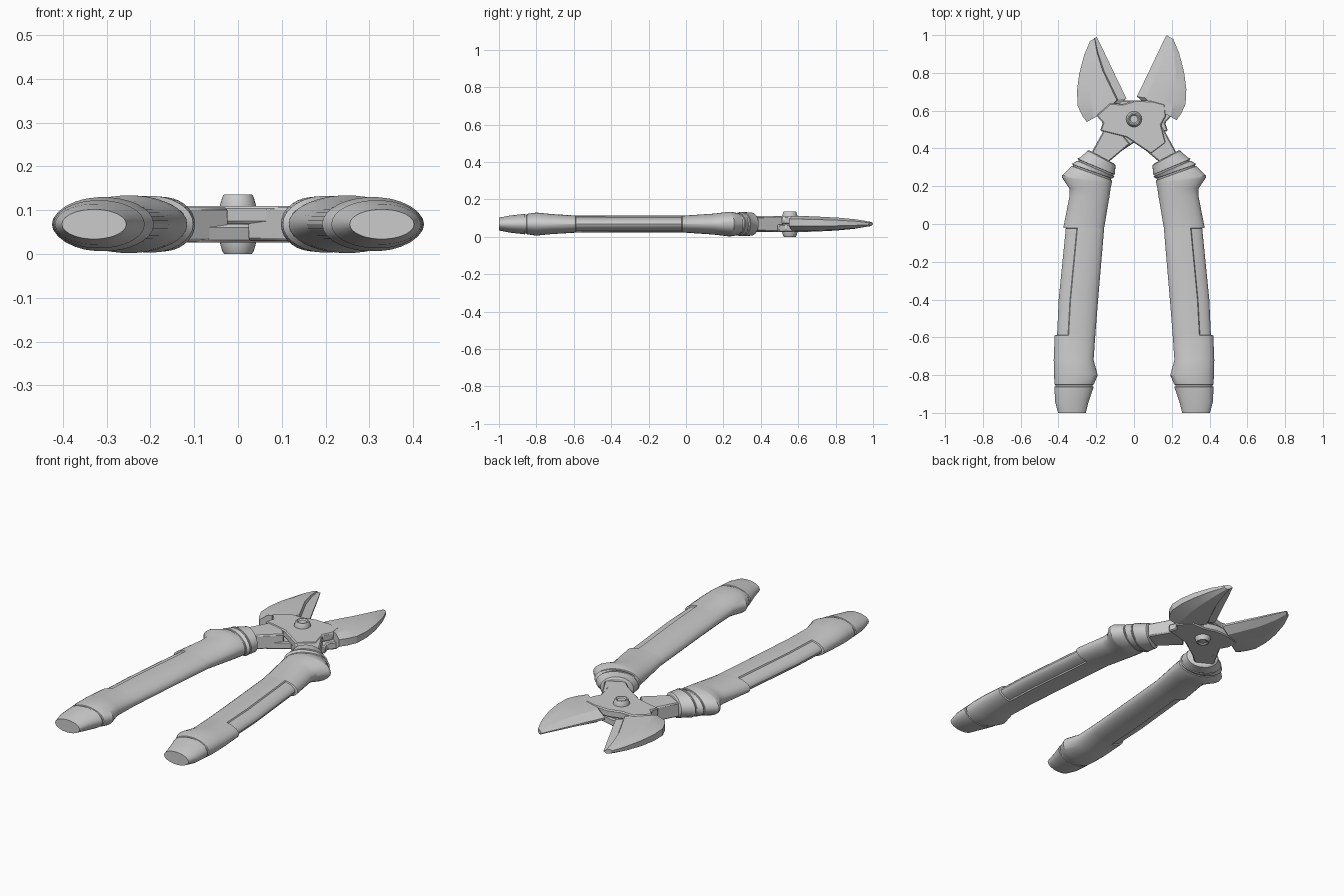
import bpy, bmesh
from math import cos, sin, radians, pi

if "Cube" in bpy.data.objects:
    bpy.data.objects.remove(bpy.data.objects["Cube"])

MID = 0.068   # height of the shared centre plane


def make(name, bm, angle=30, bevel=0):
    bmesh.ops.recalc_face_normals(bm, faces=bm.faces)
    me = bpy.data.meshes.new(name)
    bm.to_mesh(me)
    bm.free()
    ob = bpy.data.objects.new(name, me)
    bpy.context.collection.objects.link(ob)
    bpy.ops.object.select_all(action='DESELECT')
    ob.select_set(True)
    bpy.context.view_layer.objects.active = ob
    bpy.ops.object.shade_smooth_by_angle(angle=radians(angle))
    if bevel:
        m = ob.modifiers.new("edge", 'BEVEL')
        m.width, m.segments, m.limit_method = bevel, 1, 'ANGLE'
    return ob


def loft(name, rings, angle=30):
    bm = bmesh.new()
    vs = [[bm.verts.new(p) for p in r] for r in rings]
    n = len(rings[0])
    for a, b in zip(vs, vs[1:]):
        for i in range(n):
            j = (i + 1) % n
            bm.faces.new((a[i], a[j], b[j], b[i]))
    bm.faces.new(vs[0])
    bm.faces.new(vs[-1])
    return make(name, bm, angle)


def plate(name, pts, z0, z1, bevel=0.006):
    bm = bmesh.new()
    f = bm.faces.new([bm.verts.new((x, y, z0)) for x, y in pts])
    g = bmesh.ops.extrude_face_region(bm, geom=[f])
    for v in g['geom']:
        if isinstance(v, bmesh.types.BMVert):
            v.co.z = z1
    return make(name, bm, 20, bevel)


# Grip sections: inner x, outer x, y, half height
GRIP = [(.255, .402, -1, .034), (.240, .418, -.94, .046), (.213, .421, -.856, .055),
        (.192, .423, -.80, .062), (.214, .425, -.72, .054), (.205, .420, -.59, .046),
        (.190, .412, -.40, .045), (.158, .374, -.02, .045), (.130, .342, .145, .056),
        (.124, .342, .188, .061)]
# Slanted collar sections: inner x, y, outer x, y, half height
COLLAR = [(.119, .212, .380, .245, .066), (.117, .222, .380, .257, .066),
          (.116, .235, .330, .312, .060), (.102, .256, .301, .340, .065),
          (.100, .280, .285, .352, .064), (.098, .310, .245, .388, .062)]


def handle(name, s):
    # recessed outer panel (both faces) is bounded by doubled points near 70 degrees
    half = [14 * i for i in range(5)] + [67, 72] + [84 + 12 * i for i in range(8)]
    angles = half + [180] + [360 - a for a in reversed(half[1:])]
    rings = []

    def ring(xi, yi, xo, yo, h, scale=1, recess=False, shift=0):
        pts = []
        for a in angles:
            c, d = cos(radians(a)), sin(radians(a))
            k = scale * (.88 if recess and c > .34 else 1)
            pts.append((s * ((xi + xo) / 2 + (xo - xi) / 2 * c * k),
                        (yi + yo) / 2 + (yo - yi) / 2 * c * k + shift, MID + h * d * k))
        rings.append(pts)

    def groove(sec):
        for scale, shift in ((1, -.006), (.94, -.004), (.94, .004), (1, .006)):
            ring(*sec, scale, False, shift)

    for i, (xi, xo, y, h) in enumerate(GRIP):
        sec = (xi, y, xo, y, h)
        if i == 2:
            groove(sec)
        elif i == 5:
            ring(*sec)
            ring(*sec, 1, True, .003)
        elif i == 7:
            ring(*sec, 1, True, -.003)
            ring(*sec)
        else:
            ring(*sec, 1, i == 6)
    for i, sec in enumerate(COLLAR):
        if i in (2, 3):
            groove(sec)
        else:
            ring(*sec)
    ring(*COLLAR[-1], .86, False, .006)
    loft(name, rings, 28)


# Blade rows: cutting edge x, y, outer rim x, y, half thickness
BLADE = [(-.197, .990, -.233, .968, .011), (-.160, .915, -.264, .895, .022),
         (-.115, .820, -.290, .795, .030), (-.075, .737, -.302, .705, .034),
         (-.040, .665, -.298, .625, .037), (-.075, .635, -.275, .575, .038),
         (-.125, .610, -.250, .540, .038)]
# Hub plate, running from the blade root to the arm
HUB = [(-.125, .64), (-.20, .575), (-.165, .535), (-.18, .493), (-.04, .458),
       (.09, .37), (.17, .43), (.145, .525), (.17, .57), (.165, .635),
       (.095, .652), (.01, .655), (-.06, .635)]
ARM = [(.02, .425), (.15, .315), (.232, .365), (.15, .515), (.10, .52)]


def jaw(prefix, s, dx, dy):
    # s flips both x and z, so the two jaws interlock around the pivot
    rings = []
    for xi, yi, xo, yo, h in BLADE:
        def p(t, z):
            return (s * (xi + (xo - xi) * t + dx), yi + (yo - yi) * t + dy, MID + s * z)
        w = min(.3, .045 / abs(xo - xi))
        rings.append([p(0, -h * .15), p(0, h * .15), p(w, h * .55), p(w * 1.15, h * .95),
                      p(.72, h), p(1, h * .3), p(1, -h * .7), p(.75, -h * 1.15), p(w, -h)])
    loft(prefix + "_blade", rings, 18)
    plate(prefix + "_hub", [(s * x, y) for x, y in HUB], MID + s * .001, MID + s * .042)
    plate(prefix + "_arm", [(s * x, y) for x, y in ARM], MID - s * .038, MID + s * .039)


for side, s in (("right", 1), ("left", -1)):
    handle(side + "_handle", s)
jaw("upper", 1, 0, 0)
jaw("lower", -1, .025, .01)

# Pivot rivet with chamfered, slightly dished heads, symmetric about the centre plane
HEAD = [(.042, .040), (.036, .061), (.032, .068), (.026, .068), (.020, .062)]
PROFILE = [(r, -z) for r, z in reversed(HEAD)] + HEAD
loft("pivot_rivet", [[(r * cos(i * pi / 16), .555 + r * sin(i * pi / 16), MID + z)
                      for i in range(32)] for r, z in PROFILE])
